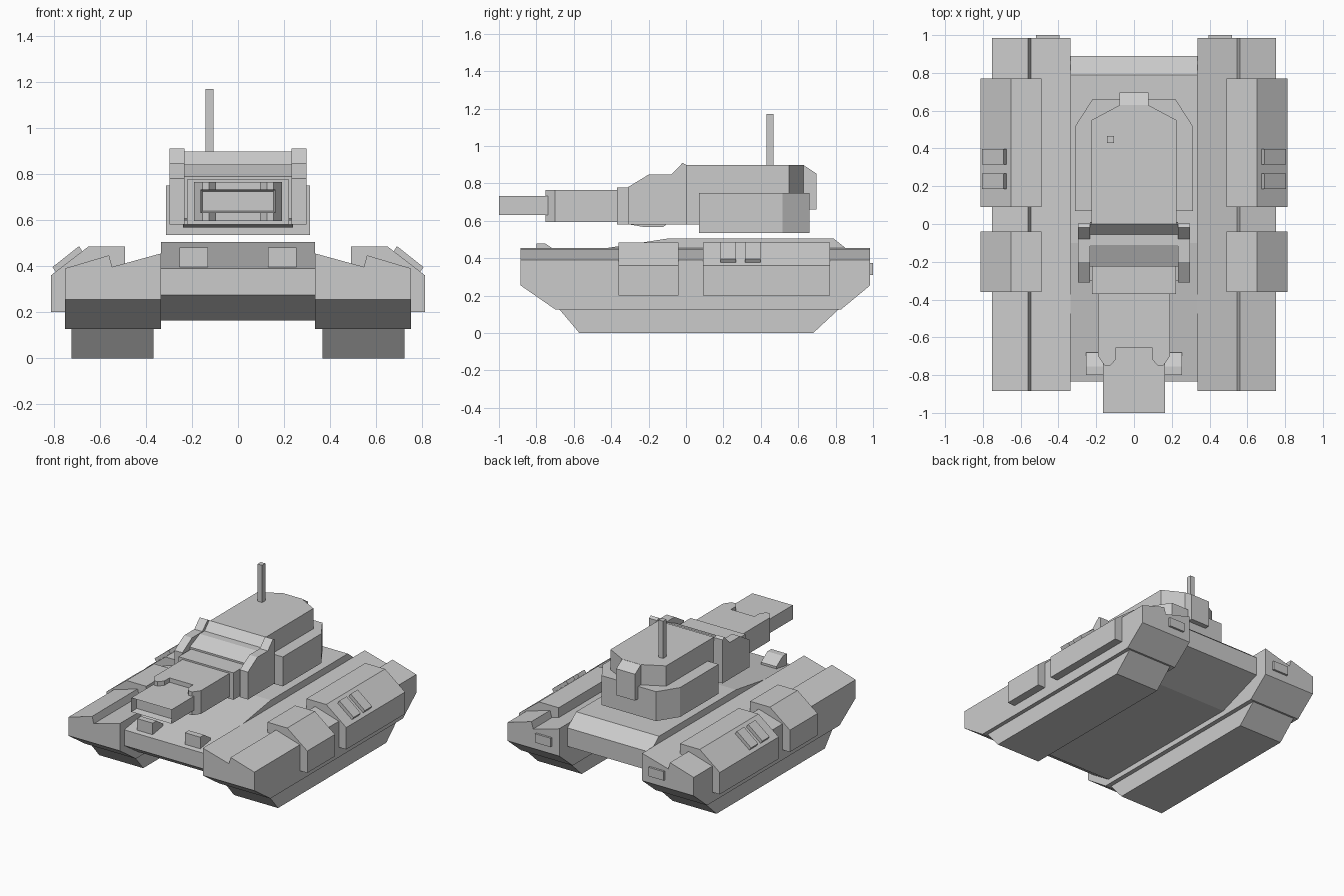
import bpy
import bmesh

if "Cube" in bpy.data.objects:
    bpy.data.objects.remove(bpy.data.objects["Cube"], do_unlink=True)

grey = bpy.data.materials.new("plain grey")
grey.use_nodes = True
grey.diffuse_color = (0.6, 0.6, 0.6, 1)
grey.node_tree.nodes["Principled BSDF"].inputs["Base Color"].default_value = (0.6, 0.6, 0.6, 1)


def finish(name, bm):
    bmesh.ops.recalc_face_normals(bm, faces=bm.faces[:])
    mesh = bpy.data.meshes.new(name)
    bm.to_mesh(mesh)
    bm.free()
    mesh.materials.append(grey)
    obj = bpy.data.objects.new(name, mesh)
    bpy.context.collection.objects.link(obj)
    return obj


def prism_mesh(axis, profile, lo, hi):
    """Extrude a 2D profile along an axis: x takes (y, z), y takes (x, z), z takes (x, y)."""
    def place(p, d):
        return {"x": (d, p[0], p[1]), "y": (p[0], d, p[1]), "z": (p[0], p[1], d)}[axis]
    bm = bmesh.new()
    a = [bm.verts.new(place(p, lo)) for p in profile]
    b = [bm.verts.new(place(p, hi)) for p in profile]
    bm.faces.new(a)
    bm.faces.new(b[::-1])
    for i in range(len(a)):
        j = (i + 1) % len(a)
        bm.faces.new((a[i], b[i], b[j], a[j]))
    return bm


def mirrored(obj):
    obj.modifiers.new("mirror", "MIRROR").use_axis[0] = True
    return obj


def prism(name, axis, profile, lo, hi, pair=False):
    obj = finish(name, prism_mesh(axis, profile, lo, hi))
    return mirrored(obj) if pair else obj


def box(name, x, y, z, pair=False):
    return prism(name, "z", [(x[0], y[0]), (x[1], y[0]), (x[1], y[1]), (x[0], y[1])], *z, pair)


def symmetric(half):
    """Complete a right-half outline with its reflection."""
    return half + [(-x, y) for x, y in reversed(half)]


# Hull between the track pods
prism("hull", "x", [(-0.835, 0.275), (-0.835, 0.39), (-0.10, 0.505), (0.79, 0.505),
                    (0.89, 0.425), (0.89, 0.29), (0.54, 0.165), (-0.67, 0.165)], -0.335, 0.335)
prism("headlight", "x", [(-0.80, 0.37), (-0.80, 0.48), (-0.755, 0.48), (-0.68, 0.43), (-0.68, 0.37)],
      0.13, 0.255, True)

# Track pods: grooved skirt, tapered belly and track
prism("pod_skirt", "y", [(0.335, 0.255), (0.752, 0.255), (0.752, 0.39), (0.56, 0.447),
                         (0.546, 0.397), (0.335, 0.455)], -0.885, 0.985, True)
prism("pod_belly", "x", [(-0.885, 0.255), (0.985, 0.255), (0.83, 0.127), (-0.70, 0.127)],
      0.335, 0.752, True)
prism("track", "x", [(-0.68, 0.13), (0.82, 0.13), (0.68, 0.0), (-0.57, 0.0)], 0.367, 0.723, True)
box("tail_light", (0.395, 0.52), (0.97, 1.0), (0.31, 0.375), True)

# Side armour boxes
armour = [(0.49, 0.38), (0.49, 0.485), (0.65, 0.485), (0.812, 0.36), (0.812, 0.20), (0.72, 0.20)]
prism("front_side_armour", "y", armour, -0.36, -0.04, True)
prism("rear_side_armour", "y", armour, 0.09, 0.77, True)
for name, y in (("front_vent", 0.185), ("rear_vent", 0.315)):
    prism(name, "y", [(0.675, 0.463), (0.69, 0.487), (0.805, 0.396), (0.79, 0.374)], y, y + 0.083, True)

# Turret
prism("turret_base", "z", symmetric([(0.313, 0.07), (0.313, 0.515), (0.22, 0.66)]), 0.535, 0.75)
prism("turret_top", "z", symmetric([(0.225, 0.0), (0.225, 0.55), (0.075, 0.63)]), 0.58, 0.898)
prism("rear_fin", "x", [(0.58, 0.898), (0.628, 0.898), (0.697, 0.853), (0.697, 0.66), (0.58, 0.66)],
      -0.076, 0.076)
box("antenna", (-0.142, -0.106), (0.43, 0.467), (0.88, 1.17))

# Turret front
prism("turret_cheek", "x", [(-0.31, 0.58), (-0.31, 0.78), (-0.20, 0.847), (-0.08, 0.847),
                            (-0.018, 0.91), (0.003, 0.898), (0.003, 0.58)], 0.232, 0.297, True)
prism("turret_brow", "x", [(-0.225, 0.585), (-0.225, 0.79), (-0.11, 0.842), (-0.055, 0.842),
                           (0.0, 0.898), (0.01, 0.585)], -0.233, 0.233)
prism("turret_chin", "x", [(-0.30, 0.60), (-0.30, 0.58), (-0.23, 0.568), (-0.12, 0.568),
                           (-0.10, 0.585), (-0.10, 0.62)], -0.238, 0.238)

# Gun
box("gun_mantlet", (-0.222, 0.222), (-0.37, -0.22), (0.58, 0.777))
prism("gun_sleeve", "z", symmetric([(0.19, -0.36), (0.19, -0.70), (0.155, -0.75), (0.125, -0.75),
                                    (0.095, -0.715), (0.095, -0.655)]), 0.595, 0.765)
bm = prism_mesh("y", [(-0.163, 0.63), (0.163, 0.63), (0.163, 0.733), (-0.163, 0.733)], -1.0, -0.60)
bmesh.ops.recalc_face_normals(bm, faces=bm.faces[:])
muzzle = min(bm.faces, key=lambda f: f.calc_center_median().y)
bmesh.ops.inset_individual(bm, faces=[muzzle], thickness=0.012)
bmesh.ops.translate(bm, verts=muzzle.verts[:], vec=(0, 0.05, 0))
finish("gun_barrel", bm)
